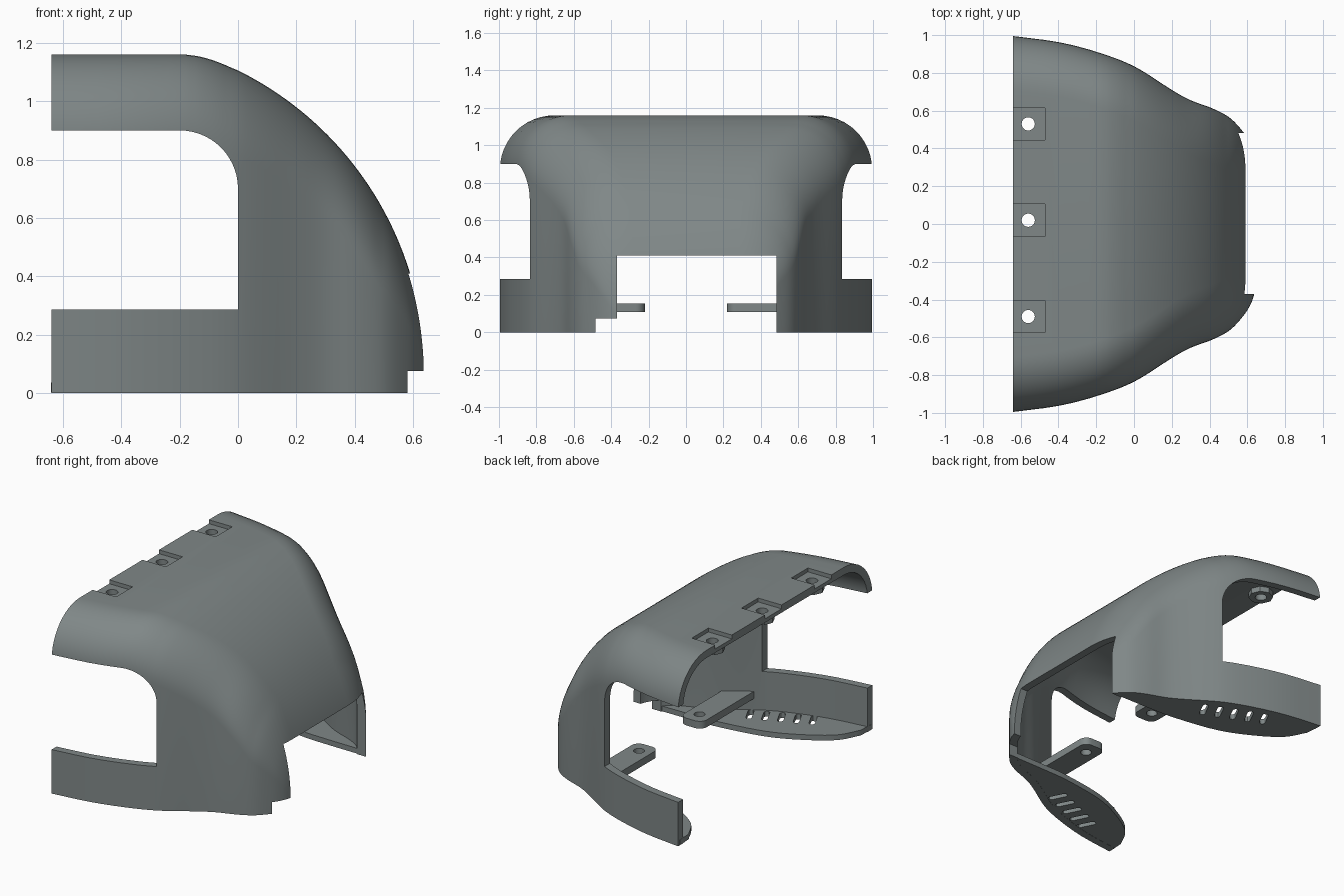
import bpy, bmesh, math
from mathutils import Vector

cube = bpy.data.objects.get("Cube")
if cube:
    bpy.data.objects.remove(cube, do_unlink=True)

grey = bpy.data.materials.new("slate grey")
grey.use_nodes = True
grey.diffuse_color = (0.215, 0.245, 0.245, 1)
grey.node_tree.nodes["Principled BSDF"].inputs["Base Color"].default_value = grey.diffuse_color

WALL = 0.05


def make(name, bm):
    bmesh.ops.recalc_face_normals(bm, faces=bm.faces)
    if bm.calc_volume(signed=True) < 0:
        bmesh.ops.reverse_faces(bm, faces=bm.faces)
    mesh = bpy.data.meshes.new(name)
    bm.to_mesh(mesh)
    bm.free()
    ob = bpy.data.objects.new(name, mesh)
    bpy.context.collection.objects.link(ob)
    mesh.materials.append(grey)
    return ob


def loft(name, rings):
    """Skin a row of closed rings and cap both ends."""
    bm = bmesh.new()
    rows = [[bm.verts.new(p) for p in ring] for ring in rings]
    n = len(rows[0])
    for a, b in zip(rows, rows[1:]):
        for i in range(n):
            j = (i + 1) % n
            bm.faces.new((a[i], a[j], b[j], b[i]))
    return bm, rows


def prism(name, outline, low, high, axis="z"):
    """Extrude a 2D outline along z, or an (x, z) outline along y."""
    place = (lambda a, b, c: (a, b, c)) if axis == "z" else (lambda a, b, c: (a, c, b))
    bm, rows = loft(name, [[place(a, b, c) for a, b in outline] for c in (low, high)])
    for row in rows:
        bm.faces.new(row)
    return make(name, bm)


def box(name, x0, x1, y0, y1, z0, z1):
    return prism(name, [(x0, y0), (x1, y0), (x1, y1), (x0, y1)], z0, z1)


def arc(cx, cy, r, start, end, n):
    angles = [math.radians(start + (end - start) * i / n) for i in range(n + 1)]
    return [(cx + r * math.cos(a), cy + r * math.sin(a)) for a in angles]


def disc(name, x, y, r, z0, z1, n=24):
    return prism(name, arc(x, y, r, 0, 360, n)[:-1], z0, z1)


def boolean(ob, tools, operation="DIFFERENCE"):
    bpy.context.view_layer.objects.active = ob
    for tool in tools:
        tool.hide_render = True
        mod = ob.modifiers.new("cut", "BOOLEAN")
        mod.operation, mod.solver, mod.object = operation, "EXACT", tool
        bpy.ops.object.modifier_apply(modifier=mod.name)
        bpy.data.objects.remove(tool, do_unlink=True)


def smooth_line(points, steps=6):
    """Catmull-Rom curve through the points."""
    p = [Vector(q) for q in points]
    p = [2 * p[0] - p[1]] + p + [2 * p[-1] - p[-2]]
    out = []
    for a, b, c, d in zip(p, p[1:], p[2:], p[3:]):
        for i in range(steps):
            t = i / steps
            out.append(0.5 * (2 * b + (c - a) * t + (2 * a - 5 * b + 4 * c - d) * t * t
                              + (3 * b - a - 3 * c + d) * t ** 3))
    return out + [p[-2]]


def inset(line, dist):
    """Shift a left-to-right line to its right-hand side."""
    out = []
    for i, p in enumerate(line):
        d = (line[min(i + 1, len(line) - 1)] - line[max(i - 1, 0)]).normalized()
        out.append(p + Vector((d.y, -d.x)) * dist)
    return out


def value_at(line, x):
    for a, b in zip(line, line[1:]):
        if a.x <= x <= b.x and b.x > a.x:
            return a.y + (b.y - a.y) * (x - a.x) / (b.x - a.x)
    return line[0].y if x < line[0].x else line[-1].y


# half-width in plan and height along the hood
plan = smooth_line([(-0.64, 0.995), (-0.4, 0.963), (-0.2, 0.912), (0, 0.835), (0.2, 0.71),
                    (0.3, 0.655), (0.42, 0.61), (0.51, 0.56), (0.58, 0.485),
                    (0.62, 0.42), (0.64, 0.36)])
crown = [Vector((-0.64 + 0.08 * i, 1.16)) for i in range(6)]
crown += smooth_line([(-0.18, 1.16), (-0.13, 1.153), (-0.07, 1.135), (0, 1.105)], 3)[:-1]
crown += [Vector(p) for p in arc(-0.51, 0.075, 1.15, 63.7, 0, 40)]


def rib(x, h, widths, shrink):
    """Arch-shaped cross-section with rounded shoulders."""
    w = value_at(widths, x)
    r = max(min(0.29, 0.45 * (h + shrink)) - shrink, 0.01)
    half = [(w, 0)] + arc(w - r, h - r, r, 0, 90, 12)
    return [(x, y, z) for y, z in half] + [(x, -y, z) for y, z in reversed(half)]


# hood wall: each ring runs over the outside and back along the inside
thin_plan = inset(plan, WALL)
rings = [rib(a.x, a.y, plan, 0) + rib(b.x, b.y, thin_plan, WALL)[::-1]
         for a, b in zip(crown, inset(crown, WALL))]
bm, rows = loft("hood_shell", rings)
for row in (rows[0], rows[-1]):
    n = len(row)
    for i in range(n // 2 - 1):
        bm.faces.new((row[i], row[i + 1], row[n - 2 - i], row[n - 1 - i]))
hood = make("hood_shell", bm)

# side windows, front opening and corner notch
window = [(-0.8, 0.285), (0, 0.285)] + arc(-0.2, 0.7, 0.2, 0, 90, 14) + [(-0.8, 0.9)]
boolean(hood, [prism("window_cut", window, -1.3, 1.3, "y"),
               box("opening_cut", 0.25, 1, -0.37, 0.483, -0.1, 0.41),
               box("notch_cut", 0.25, 1, -0.483, -0.36, -0.1, 0.075)])

# fastener bosses under the top edge, with recess and hole
MOUNTS = (0.53, 0.02, -0.49)
boolean(hood, [disc("boss", -0.56, y, 0.075, 1.075, 1.12, 8) for y in MOUNTS], "UNION")
for y in MOUNTS:
    boolean(hood, [box("recess", -0.7, -0.472, y - 0.085, y + 0.085, 1.135, 1.3),
                   disc("hole", -0.56, y, 0.035, 1, 1.3)])
parts = [hood]

for side, label in ((1, "left"), (-1, "right")):
    # slotted floor plate
    outer_edge = [(p.x, p.y * side) for p in inset(plan, 0.015) if p.x < 0.56]
    inner_edge = smooth_line([(0.55, 0.487), (0.3, 0.49), (0.1, 0.5), (-0.19, 0.55),
                              (-0.4, 0.64), (-0.56, 0.75), (-0.635, 0.88)], 5)
    plate = prism(label + "_floor_plate",
                  outer_edge + [(p.x, p.y * side) for p in inner_edge], 0.001, 0.035)
    slots = []
    for i in range(5):
        x, y = 0.025 - 0.0875 * i, 0.69 + 0.037 * i
        ends = arc(x + 0.02, y + 0.04, 0.018, -20, 160, 6) + arc(x - 0.02, y - 0.04, 0.018, 160, 340, 6)
        slots.append(prism("slot", [(a, b * side) for a, b in ends], -0.1, 0.1))
    boolean(plate, slots)

    # mounting tab reaching inward from the wall
    outline = ([(0.04, 0.78), (0.04, 0.27)] + arc(0.09, 0.27, 0.05, 180, 270, 6)
               + arc(0.15, 0.27, 0.05, 270, 360, 6) + [(0.2, 0.68)])
    tab = prism(label + "_mounting_tab", [(a, b * side) for a, b in outline], 0.108, 0.155)
    boolean(tab, [disc("tab_hole", 0.12, 0.31 * side, 0.033, 0, 0.3)])
    parts += [plate, tab]

for ob in parts:
    bpy.ops.object.select_all(action="DESELECT")
    ob.select_set(True)
    bpy.context.view_layer.objects.active = ob
    bpy.ops.object.shade_smooth_by_angle(angle=math.radians(30))
